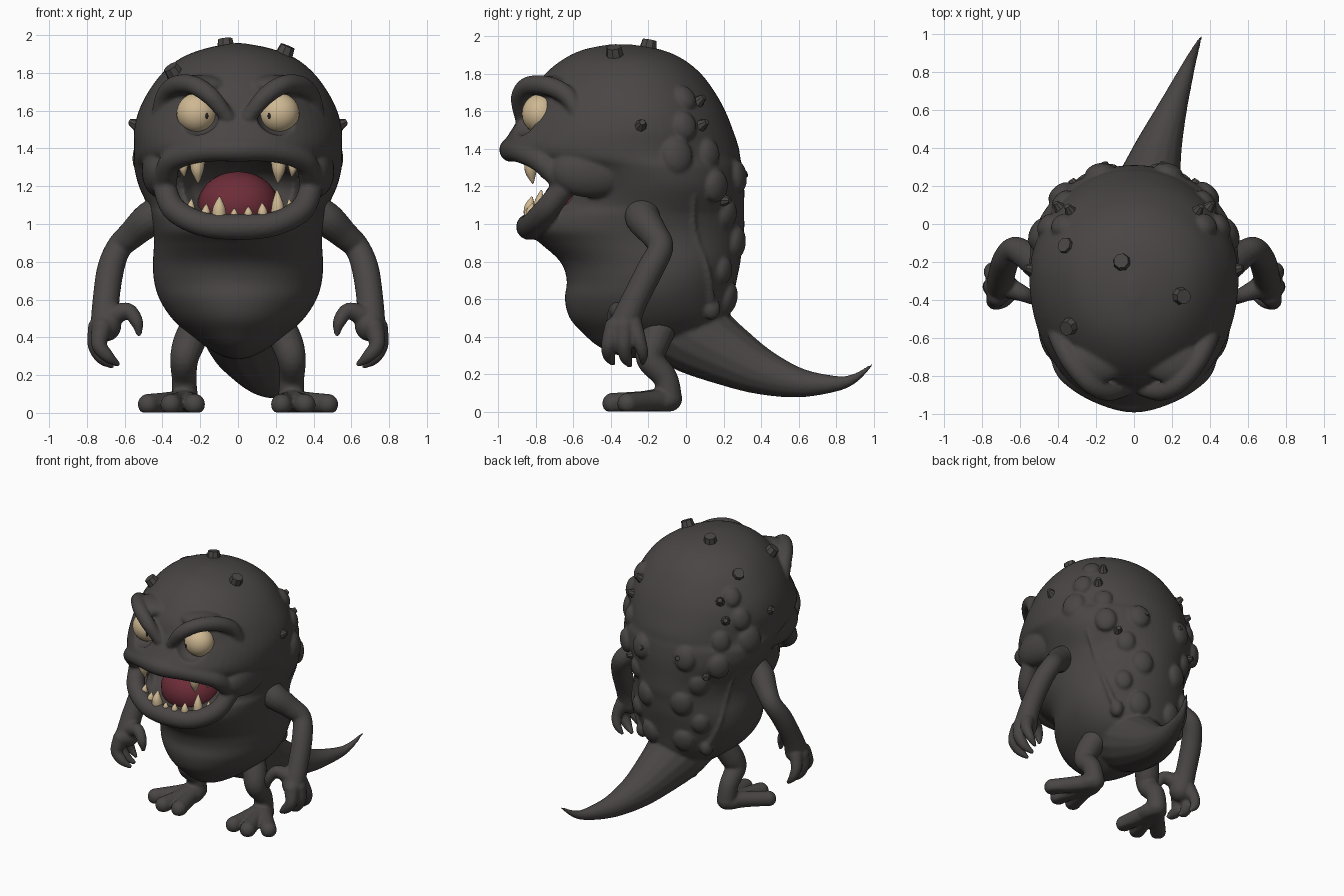
import bpy, bmesh, math
from mathutils import Vector, Matrix

if "Cube" in bpy.data.objects:
    bpy.data.objects.remove(bpy.data.objects["Cube"])


def material(name, rgb):
    m = bpy.data.materials.new(name)
    m.diffuse_color = (*rgb, 1)
    m.use_nodes = True
    m.node_tree.nodes["Principled BSDF"].inputs["Base Color"].default_value = m.diffuse_color
    return m


SKIN = material("charcoal skin", (0.066, 0.060, 0.058))
IVORY = material("ivory", (0.62, 0.48, 0.29))
RED = material("tongue red", (0.155, 0.026, 0.040))
DARK = material("pupil dark", (0.02, 0.018, 0.016))


def make(name, bm, mat, voxel=None, smooth=2):
    bmesh.ops.recalc_face_normals(bm, faces=bm.faces)
    for f in bm.faces:
        f.smooth = True
    me = bpy.data.meshes.new(name)
    bm.to_mesh(me)
    bm.free()
    ob = bpy.data.objects.new(name, me)
    bpy.context.collection.objects.link(ob)
    me.materials.append(mat)
    if voxel:
        r = ob.modifiers.new("fuse", 'REMESH')
        r.mode, r.voxel_size, r.use_smooth_shade = 'VOXEL', voxel, True
        s = ob.modifiers.new("soften", 'SMOOTH')
        s.factor, s.iterations = 0.5, smooth
    return ob


def ball(bm, loc, rad, rot=None):
    rad = (rad,) * 3 if isinstance(rad, (int, float)) else rad
    m = Matrix.Translation(loc)
    if rot:
        m = m @ rot.to_matrix().to_4x4()
    bmesh.ops.create_uvsphere(bm, u_segments=24, v_segments=14, radius=1,
                              matrix=m @ Matrix.Diagonal((*rad, 1)))


def cone(bm, base, tip, r1, r2=0.003, seg=10):
    base, tip = Vector(base), Vector(tip)
    d = tip - base
    m = Matrix.Translation((base + tip) / 2) @ d.to_track_quat('Z', 'Y').to_matrix().to_4x4()
    bmesh.ops.create_cone(bm, cap_ends=True, segments=seg, radius1=r1, radius2=r2,
                          depth=d.length, matrix=m)


def spline(pts, n):
    """Catmull-Rom resampling of any-dimensional points."""
    out = []
    for i in range(len(pts) - 1):
        a, b, c, d = (pts[max(0, min(len(pts) - 1, i + k))] for k in (-1, 0, 1, 2))
        for j in range(n):
            t = j / n
            out.append([0.5 * (2 * q + (r - p) * t + (2 * p - 5 * q + 4 * r - s) * t * t
                               + (3 * q - p - 3 * r + s) * t ** 3)
                        for p, q, r, s in zip(a, b, c, d)])
    return out + [list(pts[-1])]


def loft(bm, rings):
    rings = [[bm.verts.new(p) for p in r] for r in rings]
    n = len(rings[0])
    for a, b in zip(rings, rings[1:]):
        for i in range(n):
            bm.faces.new((a[i], a[(i + 1) % n], b[(i + 1) % n], b[i]))
    bm.faces.new(rings[0])
    bm.faces.new(rings[-1])


def tube(bm, pts, side=1, n=6, seg=16, caps=True):
    """Round limb through (x, y, z, radius) points, mirrored by side."""
    path = spline([(p[0] * side, *p[1:]) for p in pts], n)
    pos = [Vector(p[:3]) for p in path]
    rad = [max(p[3], 0.004) for p in path]
    q, old, rings = None, None, []
    for i, p in enumerate(pos):
        t = (pos[min(i + 1, len(pos) - 1)] - pos[max(i - 1, 0)]).normalized()
        q = t.to_track_quat('Z', 'Y') if q is None else old.rotation_difference(t) @ q
        old = t
        rings.append([p + q @ Vector((rad[i] * math.cos(k * math.tau / seg),
                                      rad[i] * math.sin(k * math.tau / seg), 0))
                      for k in range(seg)])
    loft(bm, rings)
    for e in (0, -1) if caps else ():
        ball(bm, pos[e], rad[e])


# Body outline: height, half width, front y, back y
PROFILE = [(1.957, .03, -.40, -.30), (1.93, .17, -.54, -.14), (1.88, .30, -.65, -.02),
           (1.80, .40, -.75, .08), (1.70, .475, -.83, .155), (1.60, .525, -.87, .21),
           (1.50, .55, -.93, .25), (1.41, .55, -.98, .28), (1.35, .55, -.94, .29),
           (1.30, .55, -.78, .30), (1.20, .525, -.70, .31), (1.10, .48, -.74, .31),
           (1.05, .465, -.83, .31), (.97, .45, -.86, .31), (.90, .445, -.78, .30),
           (.80, .45, -.67, .29), (.70, .445, -.635, .27), (.60, .415, -.645, .25),
           (.50, .35, -.62, .23), (.42, .265, -.55, .18), (.35, .17, -.47, .10),
           (.30, .08, -.36, -.02), (.285, .02, -.27, -.12)]


def ring_point(row, ang):
    """Point on a body ring; angle 0 is the back, 90 degrees is +x."""
    z, w, yf, yb = row
    yc = (yf + yb) / 2 + 0.06 * min(1, w / 0.4)
    c = math.cos(ang)
    return Vector((w * math.sin(ang), yc + c * ((yb - yc) if c > 0 else (yc - yf)), z))


FINE = spline(PROFILE, 4)


def skin_point(z, deg):
    i = min(range(1, len(FINE) - 1), key=lambda k: abs(FINE[k][0] - z))
    a = math.radians(deg)
    p = ring_point(FINE[i], a)
    n = (ring_point(FINE[i], a + .05) - p).cross(ring_point(FINE[i - 1], a) - p)
    n.normalize()
    if n.dot(p - Vector((0, -.3, 1.1))) < 0:
        n.negate()
    return p, n


# Body shell with the mouth and eye sockets hollowed out
bm = bmesh.new()
loft(bm, [[ring_point(r, k * math.tau / 64) for k in range(64)] for r in FINE])
shell = make("body", bm, SKIN)
bm = bmesh.new()
ball(bm, (0, -.80, 1.19), (.345, .38, .165))
for s in (1, -1):
    ball(bm, (s * .22, -.88, 1.585), (.125, .12, .115))
cutter = make("hollow_cutter", bm, SKIN)
cutter.hide_render = True
mod = shell.modifiers.new("hollows", 'BOOLEAN')
mod.operation, mod.object, mod.solver = 'DIFFERENCE', cutter, 'EXACT'
bpy.context.view_layer.objects.active = shell
bpy.ops.object.modifier_apply(modifier="hollows")
bm = bmesh.new()
bm.from_mesh(shell.data)
bpy.data.objects.remove(shell)
bpy.data.objects.remove(cutter)

# Lips, cheeks and brows fused into the body
up = [(.385, -.66, 1.23, .062), (.35, -.775, 1.335, .06), (.20, -.88, 1.385, .06)]
low = [(.385, -.66, 1.18, .062), (.335, -.745, 1.075, .065), (.19, -.815, 1.00, .065)]
for half, mid in ((up, (0, -.93, 1.395, .065)), (low, (0, -.835, .985, .07))):
    tube(bm, half + [mid] + [(-x, y, z, r) for x, y, z, r in reversed(half)])
for s in (1, -1):
    tube(bm, [(.055, -.875, 1.565, .038), (.14, -.885, 1.672, .048), (.235, -.84, 1.735, .05),
              (.325, -.735, 1.735, .052), (.385, -.63, 1.68, .05), (.42, -.57, 1.57, .04)], s)
    ball(bm, (s * .20, -.72, 1.73), (.16, .12, .06))
    ball(bm, (s * .415, -.50, 1.28), (.095, .22, .14))
    # Raised edge of the back plate, from armpit to hip
    tube(bm, [(*skin_point(z, s * d)[0], r) for z, d, r in
              ((1.15, 66, .008), (.95, 60, .012), (.75, 54, .016), (.60, 46, .025))])
    ball(bm, skin_point(.54, s * 44)[0], (.045, .05, .06))

# Tail
tube(bm, [(.01, -.10, .50, .22), (.04, .06, .40, .21), (.08, .22, .305, .17),
          (.13, .40, .215, .125), (.20, .60, .155, .08), (.275, .80, .15, .042),
          (.315, .90, .18, .024), (.355, .99, .25, .008)])

# Rounded warts scattered over the back
WARTS = [(1.67, 52, .06), (1.52, 58, .065), (1.36, 66, .085), (1.38, 44, .065),
         (1.20, 48, .075), (1.24, 20, .075), (1.05, 34, .065), (.90, 20, .075),
         (.76, 36, .06), (.60, 20, .075)]
for s in (1, -1):
    for z, deg, r in WARTS:
        p, n = skin_point(z, s * deg)
        ball(bm, p, (r, r * 1.15, r * .55), n.to_track_quat('Z', 'Y'))
make("body", bm, SKIN, voxel=.0115, smooth=3)

# Small horny studs on crown, flanks and back
bm = bmesh.new()
for x, y, z in ((-.065, -.20, 1.945), (.25, -.38, 1.91), (-.35, -.12, 1.785), (-.34, -.54, 1.805)):
    p = Vector((x, y, z))
    n = (p - Vector((0, -.32, 1.3))).normalized()
    cone(bm, p - n * .03, p + n * .035, .05, .04, 8)
for z, deg in ((1.53, 86), (1.66, 42), (1.52, 46), (1.24, 16), (1.12, 40)):
    for s in (1, -1):
        p, n = skin_point(z, s * deg)
        cone(bm, p - n * .02, p + n * .03 + Vector((0, .008, .012)), .04, .016, 8)
studs = make("studs", bm, SKIN)
bpy.context.view_layer.objects.active = studs
studs.select_set(True)
bpy.ops.object.shade_smooth_by_angle()

for s, side in ((1, "right"), (-1, "left")):
    # Arm with three fingers and a thumb
    bm = bmesh.new()
    tube(bm, [(.40, -.23, 1.06, .10), (.475, -.225, 1.02, .092), (.56, -.17, .945, .076),
              (.63, -.135, .875, .068), (.675, -.19, .76, .072), (.70, -.28, .58, .072),
              (.70, -.33, .46, .082)], s)
    for f in ([(.65, -.34, .52, .055), (.58, -.37, .54, .042), (.535, -.39, .48, .034),
               (.525, -.39, .42, .016)],
              [(.72, -.38, .45, .055), (.735, -.41, .36, .042), (.69, -.41, .30, .034),
               (.64, -.39, .26, .016)],
              [(.74, -.33, .45, .055), (.755, -.33, .36, .042), (.72, -.32, .29, .034),
               (.67, -.30, .25, .016)],
              [(.73, -.28, .46, .05), (.755, -.25, .38, .038), (.74, -.23, .31, .03),
               (.70, -.23, .26, .014)]):
        tube(bm, f, s)
    make(side + "_arm", bm, SKIN, voxel=.01)

    # Leg with splayed toes and a flat sole
    bm = bmesh.new()
    tube(bm, [(.21, -.12, .48, .085), (.26, -.17, .37, .085), (.285, -.19, .28, .075),
              (.285, -.11, .18, .066), (.28, -.09, .07, .07)], s)
    ball(bm, (s * .29, -.16, .055), (.09, .13, .065))
    for tx, ty in ((.23, -.38), (.355, -.39), (.475, -.31)):
        tube(bm, [(.28, -.10, .06, .065), (.14 + tx / 2, (ty - .10) / 2, .055, .055),
                  (tx, ty, .045, .056)], s)
    for v in bm.verts:
        v.co.z = max(v.co.z, 0.002)
    make(side + "_leg", bm, SKIN, voxel=.01)

    # Eye with a thin pupil near the inner corner
    bm = bmesh.new()
    ball(bm, (s * .218, -.775, 1.587), (.108, .10, .106))
    make(side + "_eye", bm, IVORY)
    bm = bmesh.new()
    ball(bm, (s * .165, -.860, 1.572), (.008, .006, .016))
    make(side + "_pupil", bm, DARK)

# Tongue
bm = bmesh.new()
ball(bm, (0, -.56, 1.10), (.215, .205, .178))
make("tongue", bm, RED)

# Teeth: x, y, root height, tip height, radius
bm = bmesh.new()
for x, y, z0, z1, r in ((.215, -.82, 1.345, 1.215, .042), (-.215, -.82, 1.345, 1.215, .042),
                        (.29, -.77, 1.33, 1.25, .028), (-.29, -.77, 1.33, 1.25, .028),
                        (.21, -.775, 1.04, 1.18, .038), (-.10, -.825, 1.04, 1.145, .04),
                        (-.17, -.80, 1.04, 1.105, .028), (.055, -.835, 1.04, 1.09, .026),
                        (.13, -.82, 1.04, 1.11, .03), (-.02, -.835, 1.04, 1.08, .022),
                        (-.25, -.76, 1.06, 1.13, .026), (.275, -.74, 1.06, 1.13, .024)):
    tube(bm, [(x, y, z0, r), (x, y - .006, (z0 + z1) / 2, r * .78), (x * .98, y + .005, z1, .004)],
         n=4, seg=10, caps=False)
make("teeth", bm, IVORY)
